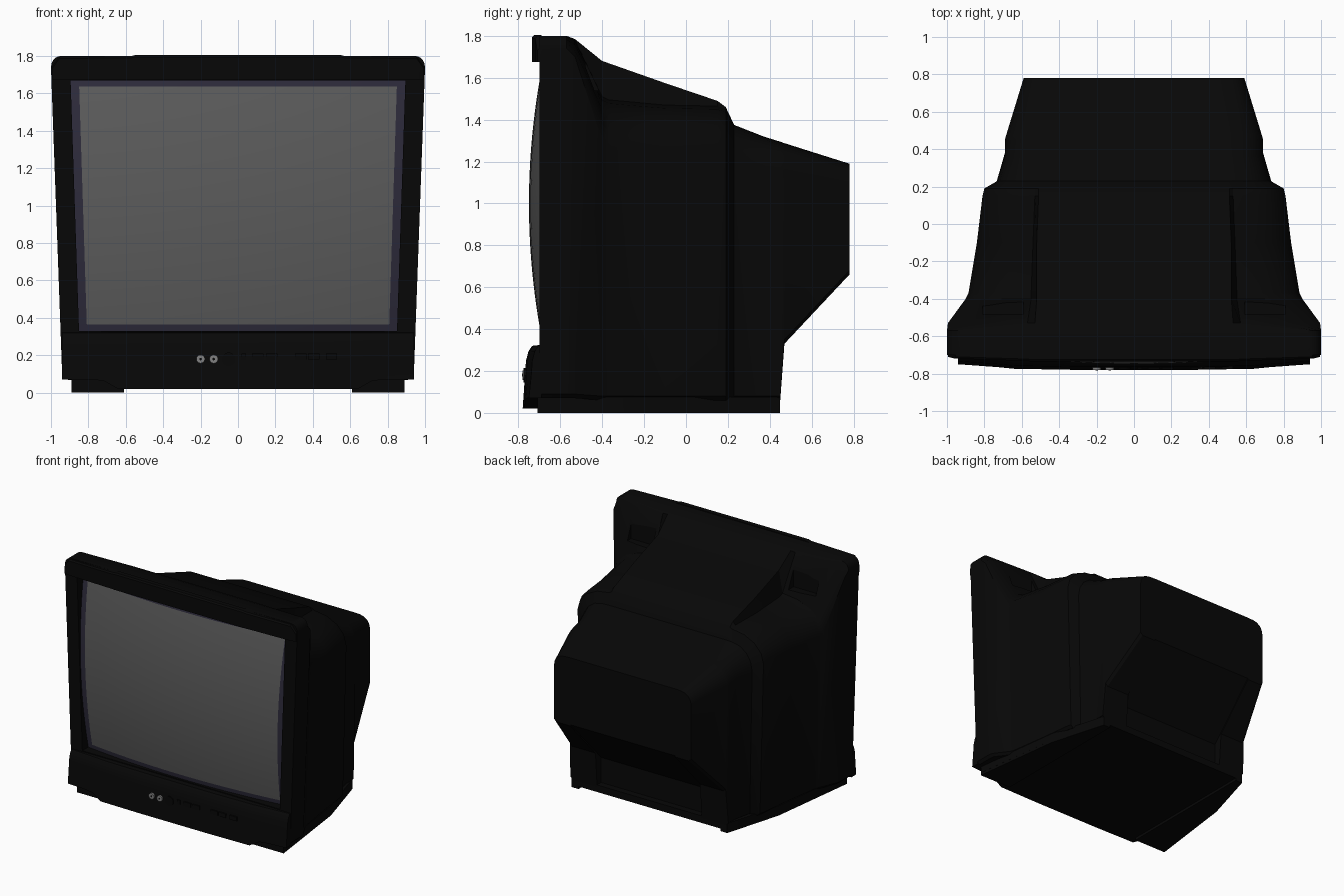
import bpy, bmesh, math

if "Cube" in bpy.data.objects:
    bpy.data.objects.remove(bpy.data.objects["Cube"])


def material(name, rgb):
    m = bpy.data.materials.new(name)
    m.diffuse_color = (*rgb, 1)
    m.use_nodes = True
    m.node_tree.nodes["Principled BSDF"].inputs["Base Color"].default_value = m.diffuse_color
    return m


BLACK = material("black plastic", (0.0022, 0.0022, 0.0022))
GLASS = material("grey glass", (0.105, 0.105, 0.105))
EDGE = material("dark violet glass edge", (0.026, 0.0235, 0.043))
METAL = material("light grey metal", (0.22, 0.22, 0.22))


def finish(bm, name, mats, angle=30):
    bmesh.ops.recalc_face_normals(bm, faces=bm.faces)
    me = bpy.data.meshes.new(name)
    bm.to_mesh(me)
    bm.free()
    for m in mats:
        me.materials.append(m)
    ob = bpy.data.objects.new(name, me)
    bpy.context.collection.objects.link(ob)
    if angle:
        bpy.ops.object.select_all(action='DESELECT')
        ob.select_set(True)
        bpy.context.view_layer.objects.active = ob
        bpy.ops.object.shade_smooth_by_angle(angle=math.radians(angle))
    return ob


def add_loft(bm, sections):
    """Skin closed sections with equal point counts and cap both ends."""
    rings = [[bm.verts.new(p) for p in s] for s in sections]
    n = len(rings[0])
    for a, b in zip(rings, rings[1:]):
        for i in range(n):
            j = (i + 1) % n
            bm.faces.new((a[i], a[j], b[j], b[i]))
    bm.faces.new(rings[0])
    bm.faces.new(rings[-1][::-1])


def loft(name, sections, mat, angle=30):
    bm = bmesh.new()
    add_loft(bm, sections)
    return finish(bm, name, [mat], angle)


def add_box(bm, x0, x1, y0, y1, z0, z1):
    add_loft(bm, [[(x0, y, z0), (x1, y, z0), (x1, y, z1), (x0, y, z1)] for y in (y0, y1)])


# Cabinet cross-sections, front to back: y, raised top (half width, z),
# shoulder start (x, z), shoulder end (x, z), bottom half width, bottom z
CABINET = [
    (-0.70, 0.93, 1.80, 0.95, 1.80, 1.00, 1.74, 0.94, 0.07),
    (-0.57, 0.93, 1.80, 0.95, 1.80, 1.00, 1.74, 0.94, 0.07),
    (-0.53, 0.53, 1.785, 0.57, 1.783, 0.995, 1.70, 0.935, 0.07),
    (-0.40, 0.52, 1.68, 0.55, 1.51, 0.90, 1.30, 0.86, 0.06),
    (-0.37, 0.52, 1.67, 0.55, 1.495, 0.885, 1.27, 0.85, 0.06),
    (-0.10, 0.52, 1.575, 0.54, 1.47, 0.84, 1.27, 0.81, 0.06),
    (0.15, 0.51, 1.49, 0.53, 1.465, 0.81, 1.27, 0.78, 0.06),
    (0.19, 0.51, 1.46, 0.53, 1.45, 0.80, 1.25, 0.77, 0.06),
    (0.23, 0.51, 1.375, 0.56, 1.372, 0.73, 1.19, 0.71, 0.06),
    (0.37, 0.51, 1.32, 0.55, 1.317, 0.69, 1.17, 0.68, 0.06),
    (0.45, 0.51, 1.295, 0.55, 1.292, 0.69, 1.16, 0.68, 0.06),
    (0.47, 0.51, 1.288, 0.55, 1.285, 0.685, 1.16, 0.67, 0.33),
    (0.78, 0.45, 1.19, 0.50, 1.188, 0.59, 1.10, 0.59, 0.66)]


def cabinet_section(y, ct, zt, xm, zm, w, zs, wb, zb):
    arc = [(xm + (w - xm) * math.cos(a), zs + (zm - zs) * math.sin(a))
           for a in (math.radians(d) for d in (0, 22.5, 45, 67.5, 90))]
    half = [(wb - 0.02, zb), (wb, zb + 0.02)] + arc + [(ct, zt)]
    return [(x, y, z) for x, z in half] + [(-x, y, z) for x, z in reversed(half)]


cabinet = loft("cabinet", [cabinet_section(*s) for s in CABINET], BLACK)

# Cutters: screen opening, hand grips, rear recess between the lower wings
bm = bmesh.new()
add_loft(bm, [[(-0.85, y, 0.33), (0.85, y, 0.33), (0.895, y, 1.67), (-0.895, y, 1.67)]
              for y in (-0.9, -0.55)])
for s in (-1, 1):
    add_box(bm, s * 0.70 - 0.11, s * 0.70 + 0.11, -0.48, -0.41, 1.54, 1.75)
add_loft(bm, [[(x, 0.40, 0.0), (x, 0.40, 0.27), (x, 0.79, 0.68), (x, 0.9, 0.68), (x, 0.9, 0.0)]
              for x in (-0.45, 0.45)])
cutter = finish(bm, "cabinet_cutter", [BLACK], 0)
mod = cabinet.modifiers.new("openings", 'BOOLEAN')
mod.operation, mod.solver, mod.object = 'DIFFERENCE', 'EXACT', cutter
bpy.context.view_layer.objects.active = cabinet
bpy.ops.object.modifier_apply(modifier=mod.name)
bpy.data.objects.remove(cutter)

# Bulging picture tube with a violet edge
bm = bmesh.new()
us = [-1] + [-0.95 + 1.9 * i / 20 for i in range(21)] + [1]
grid = []
for v in us:
    z = 1.0 + 0.67 * v
    w = 0.8725 + 0.0225 * v
    grid.append([bm.verts.new((u * w, -0.75 + 0.08 * (u * w) ** 2 + 0.147 * (z - 1) ** 2, z)) for u in us])
last = len(us) - 2
for j in range(last + 1):
    for i in range(last + 1):
        f = bm.faces.new((grid[j][i], grid[j][i + 1], grid[j + 1][i + 1], grid[j + 1][i]))
        f.material_index = int(i in (0, last) or j in (0, last))
finish(bm, "screen", [GLASS, EDGE])

# Top lip of the bezel
lip = [(0.995, -0.71, 1.74), (0.955, -0.72, 1.797), (0.57, -0.732, 1.80), (0.55, -0.735, 1.805)]
lip = [(-x, y, z) for x, y, z in lip] + lip[::-1]
loft("top_lip", [[(x, -0.69, 1.675), (x, y, 1.675), (x, y, z - 0.01), (x, y + 0.01, z), (x, -0.69, z)]
                 for x, y, z in lip], BLACK)

# Control panel: bowed forward, dropping lower between the front feet
panel = [(0.94, 0.03, 0.07), (0.80, 0.02, 0.07), (0.72, 0.014, 0.065), (0.64, 0.006, 0.02), (0.3, 0.0, 0.02)]
panel = [(-x, d, z) for x, d, z in panel] + panel[::-1]
loft("control_panel", [[(x, -0.69, zb), (x, d - 0.78, zb), (x, d - 0.769, 0.18), (x, d - 0.764, 0.25),
                        (x, d - 0.752, 0.295), (x, d - 0.735, 0.32), (x, -0.69, 0.325)]
                       for x, d, zb in panel], BLACK)

# Base plate with a long foot rail along each side
base = [(-0.89, -0.70), (0.89, -0.70), (0.80, 0.0), (0.67, 0.45), (-0.67, 0.45), (-0.80, 0.0)]
loft("base_plate", [[(x, y, z) for x, y in base] for z in (0.02, 0.075)], BLACK)
for side, s in (("left", -1), ("right", 1)):
    rail = [(0.61, -0.71), (0.89, -0.71), (0.80, 0.0), (0.67, 0.45), (0.61, 0.45)]
    loft(f"{side}_foot_rail", [[(s * x, y, z) for x, y in rail] for z in (0.0, 0.07)], BLACK)


# Controls on the panel
def knob(name, x, z, r, y_front, mat):
    ring = [(x + r * math.cos(a * math.tau / 20), z + r * math.sin(a * math.tau / 20)) for a in range(20)]
    loft(name, [[(px, y, pz) for px, pz in ring] for y in (-0.75, y_front)], mat)


for i, x in enumerate((-0.20, -0.13)):
    knob(f"jack_{i + 1}", x, 0.18, 0.023, -0.781, METAL)
    knob(f"jack_hole_{i + 1}", x, 0.18, 0.007, -0.783, BLACK)
knob("round_button", -0.05, 0.18, 0.035, -0.775, BLACK)
bm = bmesh.new()
for x, hw in ((0.03, 0.012), (0.105, 0.03), (0.18, 0.03), (0.335, 0.03), (0.405, 0.03), (0.50, 0.03)):
    add_box(bm, x - hw, x + hw, -0.776, -0.75, 0.178, 0.21)
finish(bm, "push_buttons", [BLACK])
